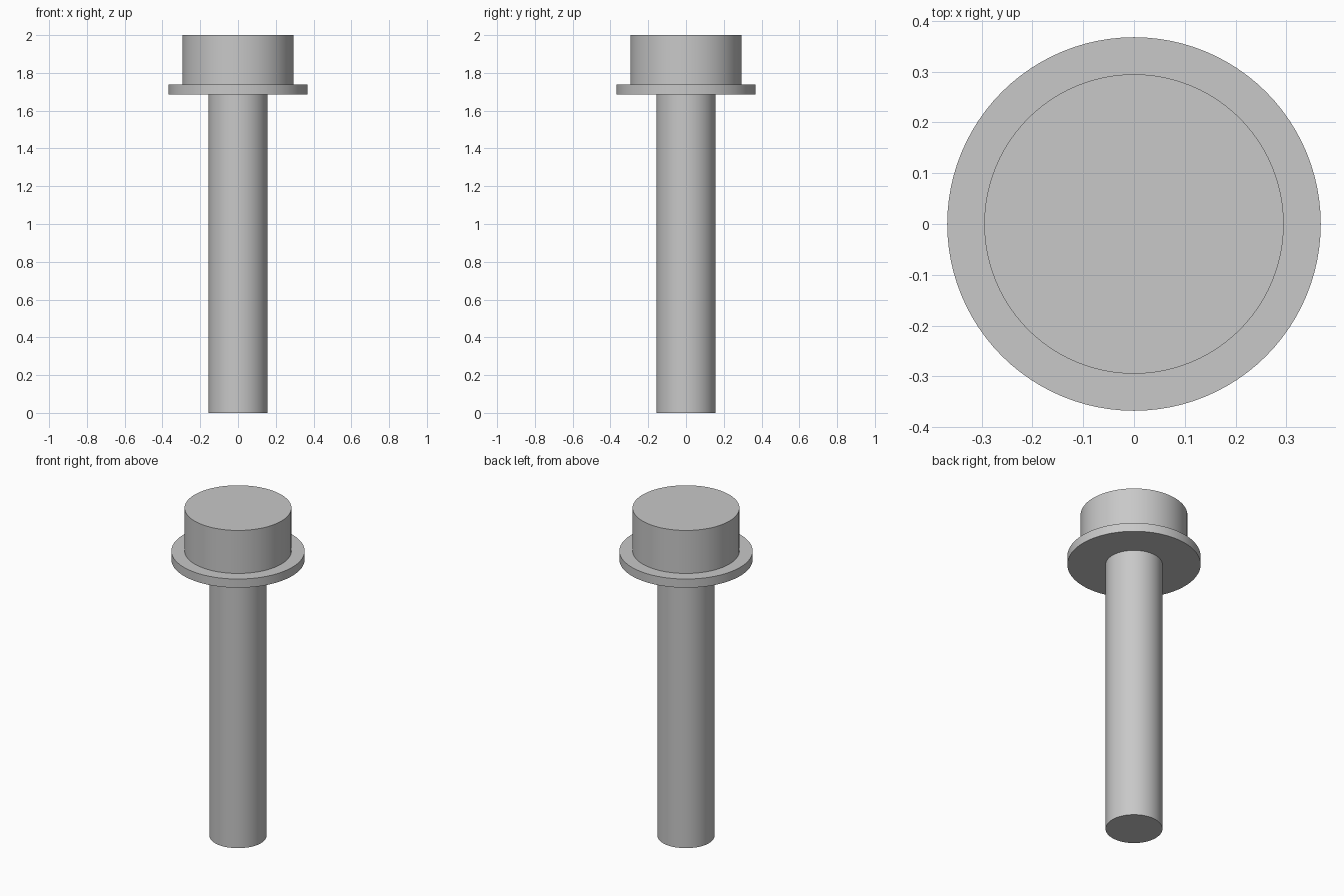
import bpy
import math

cube = bpy.data.objects.get("Cube")
if cube:
    bpy.data.objects.remove(cube, do_unlink=True)

# Plain grey metal
GREY = (0.58, 0.58, 0.58, 1.0)
metal = bpy.data.materials.new("grey_metal")
metal.use_nodes = True
metal.diffuse_color = GREY
metal.node_tree.nodes["Principled BSDF"].inputs["Base Color"].default_value = GREY


def disc(name, radius, bottom, top):
    """Smooth-sided upright cylinder between two heights."""
    bpy.ops.mesh.primitive_cylinder_add(
        vertices=96, radius=radius, depth=top - bottom,
        location=(0, 0, (bottom + top) / 2))
    part = bpy.context.object
    part.name = name
    part.data.materials.append(metal)
    bpy.ops.object.shade_smooth_by_angle(angle=math.radians(30))
    return part


FLANGE_BOTTOM, FLANGE_TOP = 1.685, 1.738

# Shank, flange and head stacked on one axis
disc("shank", 0.157, 0, FLANGE_BOTTOM)
disc("flange", 0.368, FLANGE_BOTTOM, FLANGE_TOP)
disc("head", 0.295, FLANGE_TOP, 2)
